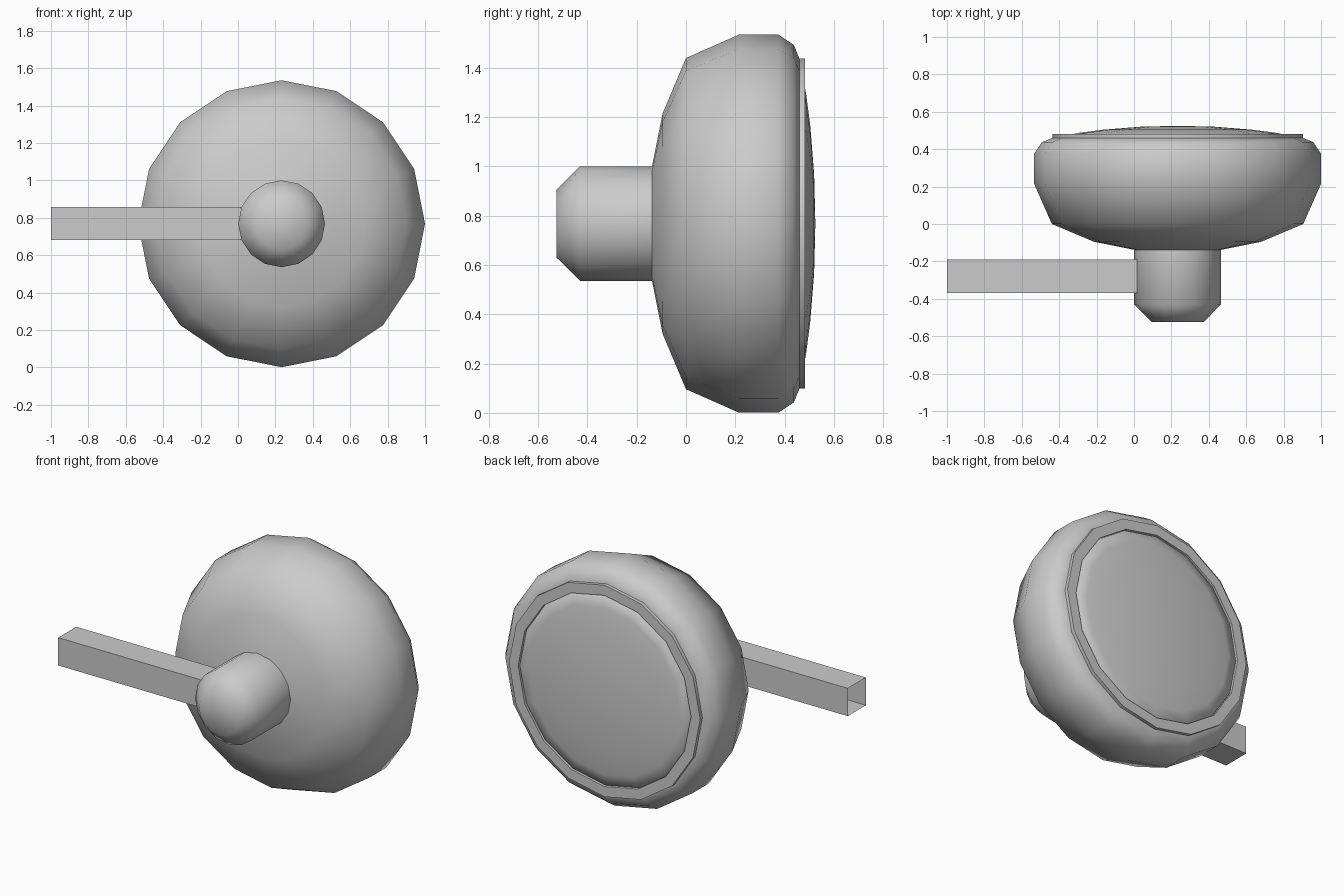
import bpy, bmesh, math

if "Cube" in bpy.data.objects:
    bpy.data.objects.remove(bpy.data.objects["Cube"])

CX, CZ, SIDES = 0.233, 0.768, 16


def finish(bm, name, angle):
    bmesh.ops.recalc_face_normals(bm, faces=bm.faces)
    mesh = bpy.data.meshes.new(name)
    bm.to_mesh(mesh)
    bm.free()
    ob = bpy.data.objects.new(name, mesh)
    bpy.context.collection.objects.link(ob)
    bpy.ops.object.select_all(action='DESELECT')
    ob.select_set(True)
    bpy.context.view_layer.objects.active = ob
    if angle:
        bpy.ops.object.shade_smooth_by_angle(angle=math.radians(angle))
    return ob


def lathe(name, profile, angle, closed=False):
    """Revolve (radius, y) points about the lamp axis, which runs along y."""
    bm = bmesh.new()
    rings = []
    for r, y in profile:
        if r == 0:
            rings.append([bm.verts.new((CX, y, CZ))] * SIDES)
            continue
        ring = []
        for i in range(SIDES):
            a = 2 * math.pi * i / SIDES
            ring.append(bm.verts.new((CX + r * math.cos(a), y, CZ + r * math.sin(a))))
        rings.append(ring)
    pairs = list(zip(rings, rings[1:]))
    if closed:
        pairs.append((rings[-1], rings[0]))
    for p, q in pairs:
        for i in range(SIDES):
            j = (i + 1) % SIDES
            bm.faces.new(list(dict.fromkeys((p[i], p[j], q[j], q[i]))))
    return finish(bm, name, angle)


# Lamp housing with its chamfered rear stub
lathe("lamp_housing", [(0, -0.525), (0.138, -0.525), (0.232, -0.43), (0.232, -0.138),
                       (0.447, -0.095), (0.672, 0.0), (0.767, 0.215), (0.767, 0.375),
                       (0.725, 0.438), (0.67, 0.46), (0.6, 0.462)], 60)

# Flat retaining ring around the lens
lathe("lens_ring", [(0.67, 0.46), (0.67, 0.482), (0.605, 0.482), (0.605, 0.46)], 30, closed=True)

# Shallow domed lens
lathe("lens", [(0.605, 0.462), (0.6, 0.472), (0.53, 0.487), (0.4, 0.504), (0.2, 0.520), (0, 0.525)], 60)

# Square mounting tube, open at both ends
bm = bmesh.new()
section = [(-0.37, 0.682), (-0.19, 0.682), (-0.19, 0.858), (-0.37, 0.858)]
ends = [[bm.verts.new((x, y, z)) for y, z in section] for x in (-1.0, 0.015)]
for i in range(4):
    j = (i + 1) % 4
    bm.faces.new((ends[0][i], ends[0][j], ends[1][j], ends[1][i]))
finish(bm, "mounting_tube", 0)
